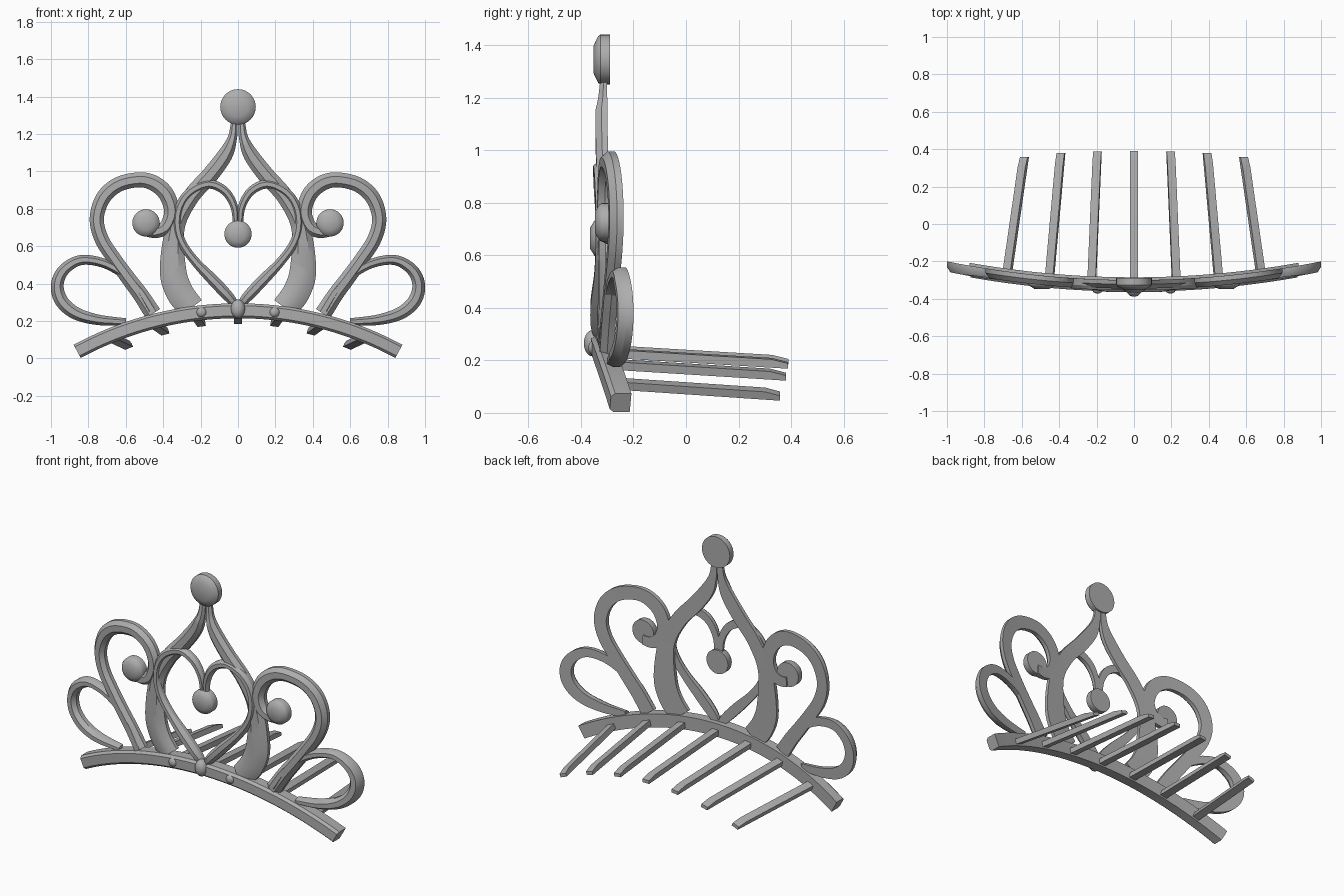
import bpy, bmesh, math
from mathutils import Vector

cube = bpy.data.objects.get("Cube")
if cube:
    bpy.data.objects.remove(cube, do_unlink=True)

metal = bpy.data.materials.new("silver grey")
metal.use_nodes = True
GREY = (0.42, 0.42, 0.42, 1)
metal.diffuse_color = GREY
metal.node_tree.nodes["Principled BSDF"].inputs["Base Color"].default_value = GREY


def back(x):
    """Depth of the bowed rear surface at a given x."""
    return -0.30 + 0.10 * x * x


def sweep(name, rings):
    """Skin a list of equal rings, cap both ends, and shade."""
    bm = bmesh.new()
    loops = [[bm.verts.new(p) for p in ring] for ring in rings]
    n = len(rings[0])
    for a, b in zip(loops, loops[1:]):
        for i in range(n):
            j = (i + 1) % n
            bm.faces.new((a[i], a[j], b[j], b[i]))
    bm.faces.new(loops[0])
    bm.faces.new(loops[-1])
    bmesh.ops.recalc_face_normals(bm, faces=bm.faces)
    mesh = bpy.data.meshes.new(name)
    bm.to_mesh(mesh)
    bm.free()
    mesh.materials.append(metal)
    obj = bpy.data.objects.new(name, mesh)
    bpy.context.collection.objects.link(obj)
    bpy.ops.object.select_all(action='DESELECT')
    obj.select_set(True)
    bpy.context.view_layer.objects.active = obj
    bpy.ops.object.shade_smooth_by_angle(angle=math.radians(32))
    return obj


def spline(points, steps=7):
    """Smooth curve through (x, z, half width) points."""
    pts = [Vector(p) for p in points]
    pts = [2 * pts[0] - pts[1]] + pts + [2 * pts[-1] - pts[-2]]
    out = []
    for a, b, c, d in zip(pts, pts[1:], pts[2:], pts[3:]):
        for k in range(steps):
            t = k / steps
            out.append(0.5 * (2 * b + (c - a) * t + (2 * a - 5 * b + 4 * c - d) * t ** 2
                              + (3 * b - a - 3 * c + d) * t ** 3))
    return out + [pts[-2]]


# Flat back, straight sides, chamfered front
SECTION = [(-1, 0), (-1, 0.5), (-0.45, 1), (0.45, 1), (1, 0.5), (1, 0)]


def ribbon(name, points, depth, forward=0.0):
    """Mirrored pair of scroll ribbons following the bowed surface."""
    path = spline(points)
    for side, s in (("left", 1), ("right", -1)):
        rings = []
        for i, p in enumerate(path):
            q, r = path[max(i - 1, 0)], path[min(i + 1, len(path) - 1)]
            t = Vector((r.x - q.x, r.y - q.y)).normalized()
            thick = depth * min(1, p.z / 0.03)
            ring = []
            for u, d in SECTION:
                x = p.x - t.y * u * p.z
                z = p.y + t.x * u * p.z
                ring.append((s * x, back(x) - forward - thick * d, z))
            rings.append(ring)
        sweep(f"{side}_{name}", rings)


def gem(name, x, y, z, rx, rz, profile, sides=32):
    """Lathed stone facing forward; profile is (radius, forward distance)."""
    rings = [[(x + rx * r * math.cos(k * math.tau / sides), y - d,
               z + rz * r * math.sin(k * math.tau / sides)) for k in range(sides)]
             for r, d in profile]
    return sweep(name, rings)


# Arched band
RADIUS, MID = 1.813, 0.255
HALF = math.asin(0.86 / RADIUS)


def band_height(x):
    return MID - RADIUS + math.sqrt(RADIUS ** 2 - x * x)


BAND = [(-0.04, 0), (-0.04, 0.8), (-0.027, 1), (0.027, 1), (0.04, 0.8), (0.04, 0)]
rings = []
for i in range(49):
    a = HALF * (i / 24 - 1)
    ring = []
    for u, d in BAND:
        x = (RADIUS + u) * math.sin(a)
        z = (RADIUS + u) * math.cos(a) + MID - RADIUS
        ring.append((x, back(x) + 0.015 - 0.077 * d, z))
    rings.append(ring)
sweep("band", rings)

# Scrollwork
ribbon("spire", [(0.02, 1.26, 0.018), (0.03, 1.18, 0.025), (0.068, 1.09, 0.04),
                 (0.15, 0.98, 0.045), (0.255, 0.86, 0.045), (0.335, 0.70, 0.05),
                 (0.348, 0.48, 0.07), (0.315, 0.36, 0.073), (0.25, 0.27, 0.07)], 0.045)

ribbon("heart_half", [(0.01, 0.70, 0.015), (0.02, 0.81, 0.02), (0.07, 0.895, 0.023),
                      (0.155, 0.932, 0.024), (0.25, 0.895, 0.024), (0.308, 0.82, 0.024),
                      (0.325, 0.72, 0.024), (0.30, 0.62, 0.023), (0.23, 0.52, 0.024),
                      (0.13, 0.415, 0.03), (0.05, 0.33, 0.028), (0, 0.27, 0.015)],
       0.05, 0.015)

ribbon("large_scroll", [(0.49, 0.68, 0.028), (0.435, 0.677, 0.033), (0.38, 0.71, 0.038),
                        (0.355, 0.79, 0.04), (0.385, 0.88, 0.042), (0.45, 0.937, 0.042),
                        (0.53, 0.955, 0.04), (0.64, 0.93, 0.04), (0.72, 0.86, 0.04),
                        (0.755, 0.75, 0.038), (0.73, 0.64, 0.038), (0.66, 0.53, 0.038),
                        (0.58, 0.42, 0.04), (0.52, 0.34, 0.042), (0.455, 0.24, 0.045)], 0.05)

ribbon("side_loop", [(0.60, 0.195, 0.02), (0.75, 0.207, 0.028), (0.87, 0.243, 0.034),
                     (0.945, 0.31, 0.036), (0.966, 0.395, 0.034), (0.93, 0.475, 0.031),
                     (0.84, 0.526, 0.027), (0.72, 0.51, 0.025), (0.61, 0.45, 0.025),
                     (0.53, 0.37, 0.027), (0.46, 0.26, 0.03)], 0.055)

# Round stones with a flat table
DISC = [(1, 0), (1, 0.036), (0.93, 0.045), (0.55, 0.062)]
gem("crown_stone", 0, -0.29, 1.345, 0.095, 0.095, DISC)
gem("heart_stone", 0, -0.303, 0.665, 0.073, 0.073, DISC)
for side, s in (("left", 1), ("right", -1)):
    gem(f"{side}_scroll_stone", s * 0.492, -0.285, 0.725, 0.073, 0.073, DISC)

# Domed stones on the band
DOME = [(math.cos(a), math.sin(a)) for a in (k * math.pi / 14 for k in range(7))]
gem("center_band_stone", 0, -0.355, 0.265, 0.038, 0.05,
    [(1, -0.015)] + [(r, 0.034 * d) for r, d in DOME])
for side, s in (("left", 1), ("right", -1)):
    gem(f"{side}_band_stone", s * 0.195, -0.35, 0.247, 0.028, 0.028,
        [(1, -0.01)] + [(r, 0.022 * d) for r, d in DOME], 20)

# Comb teeth, rolled to follow the arch and sloping down to the tips
TIP_Y = (0.39, 0.388, 0.38, 0.358)
for i in range(-3, 4):
    base_x, tip_x, tip_y = i * 0.226, i * 0.196, TIP_Y[abs(i)]
    base_y = back(base_x) - 0.01
    roll = math.asin(base_x / RADIUS)
    c, s = math.cos(roll), math.sin(roll)
    base_z = band_height(base_x) - 0.012
    rings = []
    for t, top in ((0, 0.016), (0.91, 0.016), (1, 0.004)):
        x = base_x + (tip_x - base_x) * t
        y = base_y + (tip_y - base_y) * t
        z = base_z - 0.042 * t
        rings.append([(x + u * c + v * s, y, z - u * s + v * c) for u, v in
                      ((-0.022, -0.016), (0.022, -0.016), (0.022, top), (-0.022, top))])
    sweep(f"comb_tooth_{i + 4}", rings)
